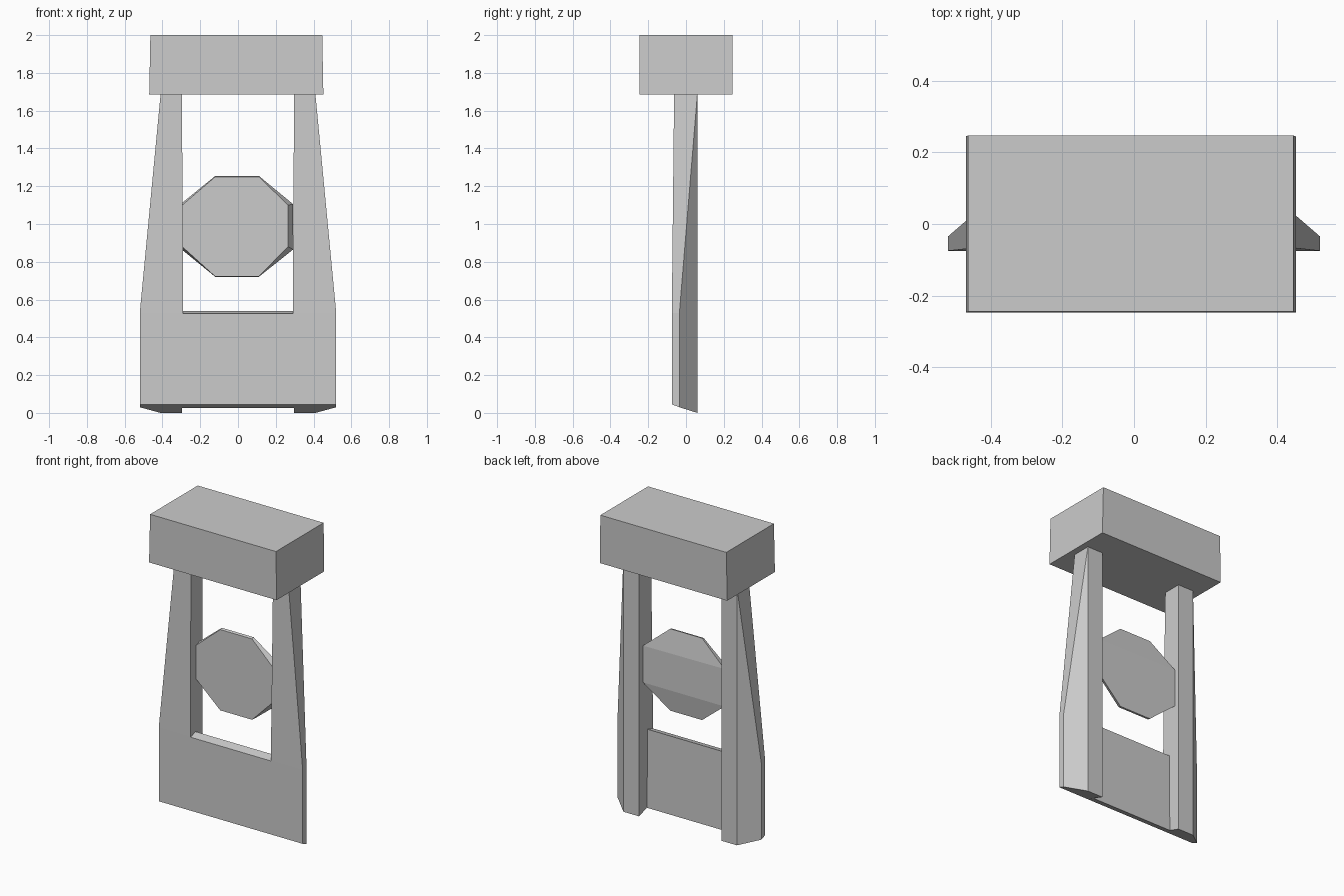
import bpy, bmesh

if "Cube" in bpy.data.objects:
    bpy.data.objects.remove(bpy.data.objects["Cube"])


def loft(name, loops, mirror=False):
    """Skin equal-length vertex loops, cap both ends, optionally mirror in x."""
    bm = bmesh.new()
    rings = [[bm.verts.new(p) for p in loop] for loop in loops]
    n = len(rings[0])
    for a, b in zip(rings, rings[1:]):
        for i in range(n):
            j = (i + 1) % n
            bm.faces.new((a[i], a[j], b[j], b[i]))
    bm.faces.new(rings[0][::-1])
    bm.faces.new(rings[-1])
    bmesh.ops.remove_doubles(bm, verts=bm.verts, dist=0.0005)
    bmesh.ops.recalc_face_normals(bm, faces=bm.faces)
    mesh = bpy.data.meshes.new(name)
    bm.to_mesh(mesh)
    bm.free()
    obj = bpy.data.objects.new(name, mesh)
    bpy.context.collection.objects.link(obj)
    if mirror:
        obj.modifiers.new("Mirror", 'MIRROR').use_mirror_merge = False
    return obj


def rect(x0, x1, y0, y1, z):
    return [(x0, y0, z), (x1, y0, z), (x1, y1, z), (x0, y1, z)]


# Head block, very slightly narrower at the top
loft("head_block", [rect(-0.47, 0.452, -0.247, 0.245, 1.685),
                    rect(-0.464, 0.446, -0.245, 0.247, 2.0)])

# Side posts: tapered, chamfered at the back, sloped underside
loft("side_posts", [
    [(0.297, -0.075, 0.045), (0.52, -0.075, 0.045), (0.52, -0.035, 0.03),
     (0.41, 0.06, 0.0), (0.297, 0.06, 0.0)],
    [(0.29, -0.075, 0.53), (0.52, -0.075, 0.53), (0.52, -0.035, 0.53),
     (0.41, 0.06, 0.53), (0.297, 0.06, 0.53)],
    [(0.297, -0.063, 1.685), (0.41, -0.063, 1.685), (0.41, 0.06, 1.685),
     (0.41, 0.06, 1.685), (0.297, 0.06, 1.685)],
], mirror=True)

# Thin lower panel joining the posts
panel = [(-0.075, 0.045), (-0.02, 0.026), (-0.02, 0.54), (-0.075, 0.525)]
loft("lower_panel", [[(x, y, z) for y, z in panel] for x in (-0.297, 0.297)])

# Octagonal disc between the posts, its back bulging across the middle band
back = [(-0.12, 1.255), (0.11, 1.255), (0.292, 1.105), (0.292, 0.865),
        (0.11, 0.72), (-0.12, 0.72), (-0.298, 0.865), (-0.298, 1.11)]
front = [(-0.12, 1.25), (0.11, 1.25), (0.265, 1.10), (0.265, 0.88),
         (0.11, 0.722), (-0.12, 0.722), (-0.295, 0.88), (-0.295, 1.10)]
disc = loft("octagon_disc", [
    [(x, -0.012, z) for x, z in front],
    [(x, 0.028 if 0.8 < z < 1.2 else 0.005, z) for x, z in back]])

# Split the disc back into three flat bands
bm = bmesh.new()
bm.from_mesh(disc.data)
bm.verts.ensure_lookup_table()
for i, j in ((10, 15), (11, 14)):
    bmesh.ops.connect_vert_pair(bm, verts=[bm.verts[i], bm.verts[j]])
    bm.verts.ensure_lookup_table()
bm.to_mesh(disc.data)
bm.free()
